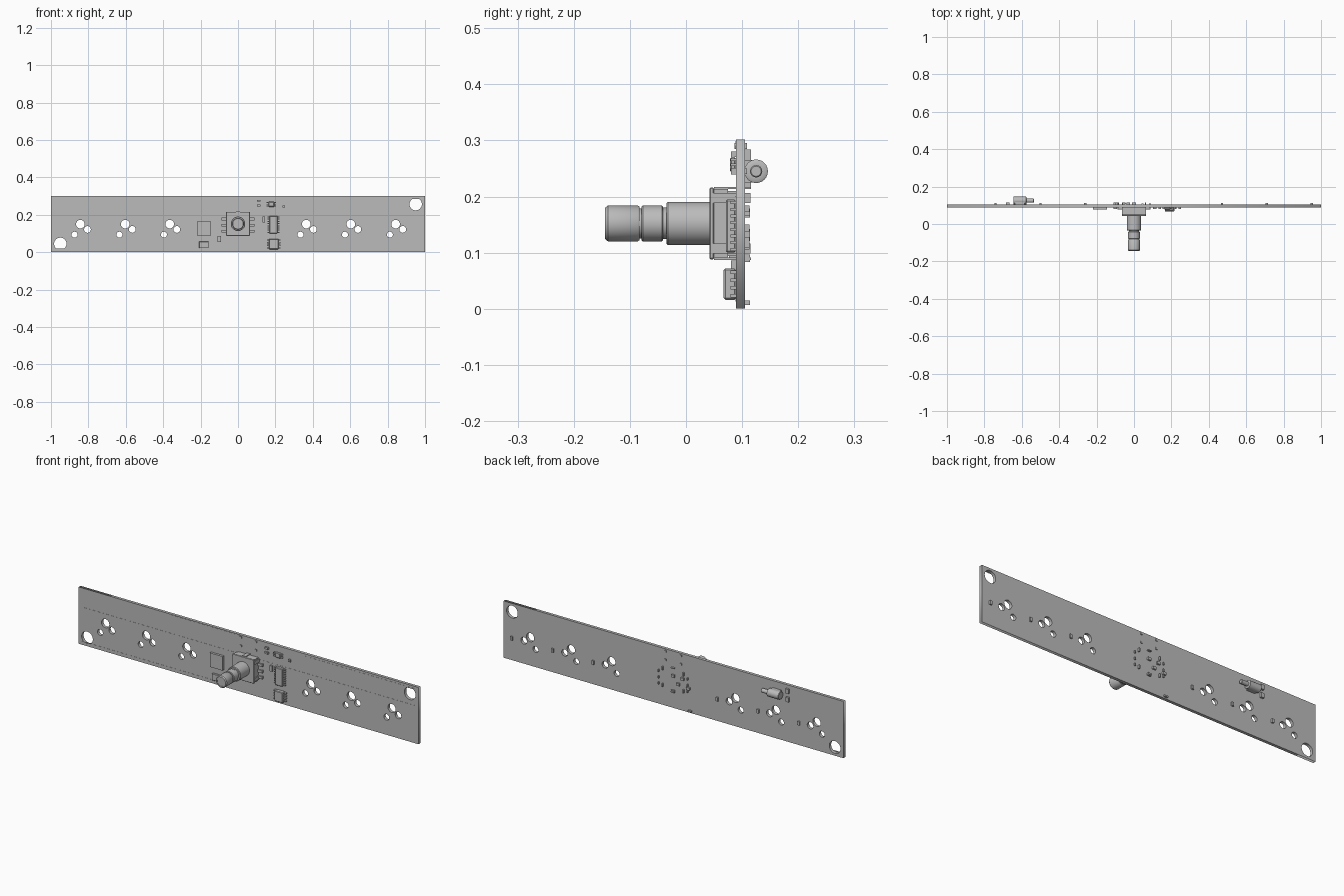
import bpy, math
from mathutils import Matrix

cube = bpy.data.objects.get("Cube")
if cube:
    bpy.data.objects.remove(cube, do_unlink=True)

grey = bpy.data.materials.new("plain_grey")
grey.use_nodes = True
grey.diffuse_color = (0.5, 0.5, 0.5, 1)
grey.node_tree.nodes["Principled BSDF"].inputs["Base Color"].default_value = (0.5, 0.5, 0.5, 1)

FRONT, BACK = 0.089, 0.105   # the two board faces
CZ = 0.152                   # encoder axis height


def finish(name, mesh):
    mesh.materials.clear()
    mesh.materials.append(grey)
    ob = bpy.data.objects.new(name, mesh)
    bpy.context.collection.objects.link(ob)
    return ob


def box(name, x, y, z, bevel=0):
    """Box from (low, high) pairs on each axis."""
    corners = [(a, b, c) for a in x for b in y for c in z]
    faces = [(0, 1, 3, 2), (4, 6, 7, 5), (0, 4, 5, 1), (2, 3, 7, 6), (0, 2, 6, 4), (1, 5, 7, 3)]
    mesh = bpy.data.meshes.new(name)
    mesh.from_pydata(corners, [], faces)
    ob = finish(name, mesh)
    if bevel:
        mod = ob.modifiers.new("bevel", "BEVEL")
        mod.width = bevel
        mod.segments = 1
    return ob


def front_box(name, x, z, depth, bevel=0):
    return box(name, x, (FRONT - depth, FRONT), z, bevel)


def back_box(name, x, z, depth):
    return box(name, x, (BACK, BACK + depth), z)


def around(c, half):
    return (c - half, c + half)


def turned(name, profile, matrix, sides=40):
    """Solid of revolution from (radius, height) points about local z."""
    verts, faces = [], []
    for r, h in profile:
        for i in range(sides):
            a = math.tau * i / sides
            verts.append((r * math.cos(a), r * math.sin(a), h))
    for k in range(len(profile) - 1):
        for i in range(sides):
            j = (i + 1) % sides
            faces.append((k * sides + i, k * sides + j, (k + 1) * sides + j, (k + 1) * sides + i))
    last = (len(profile) - 1) * sides
    faces.append(tuple(reversed(range(sides))))
    faces.append(tuple(range(last, last + sides)))
    mesh = bpy.data.meshes.new(name)
    mesh.from_pydata(verts, [], faces)
    mesh.transform(matrix)
    ob = finish(name, mesh)
    bpy.ops.object.select_all(action="DESELECT")
    ob.select_set(True)
    bpy.context.view_layer.objects.active = ob
    bpy.ops.object.shade_smooth_by_angle(angle=math.radians(35))
    return ob


# Circuit board: filled outline with round holes
outline = bpy.data.curves.new("board_outline", "CURVE")
outline.dimensions = "2D"
outline.fill_mode = "BOTH"
outline.extrude = (BACK - FRONT) / 2


def loop(points):
    sp = outline.splines.new("POLY")
    sp.points.add(len(points) - 1)
    for p, (x, z) in zip(sp.points, points):
        p.co = (x, z, 0, 1)
    sp.use_cyclic_u = True


def hole(x, z, r, n=32):
    loop([(x + r * math.cos(math.tau * i / n), z + r * math.sin(math.tau * i / n)) for i in range(n)])


loop([(-1, 0), (1, 0), (1, 0.302), (-1, 0.302)])
hole(0.95, 0.257, 0.033)
hole(-0.95, 0.045, 0.033)
for x in (-0.843, -0.603, -0.365, 0.365, 0.603, 0.843):
    hole(x, 0.15, 0.023)
    hole(x + 0.038, 0.122, 0.018)
    hole(x - 0.031, 0.094, 0.016)
temp = bpy.data.objects.new("board_outline", outline)
bpy.context.collection.objects.link(temp)
bpy.context.view_layer.update()
board_mesh = bpy.data.meshes.new_from_object(temp.evaluated_get(bpy.context.evaluated_depsgraph_get()))
bpy.data.objects.remove(temp, do_unlink=True)
board_mesh.transform(Matrix.Translation((0, (FRONT + BACK) / 2, 0)) @ Matrix.Rotation(math.pi / 2, 4, "X"))
finish("circuit_board", board_mesh)

# Raised copper tracks
front_box("upper_track", (-0.98, 0.98), around(0.2, 0.001), 0.0008)
front_box("top_right_track", (0.33, 0.99), around(0.288, 0.003), 0.0008)
front_box("top_left_track", (-0.45, -0.05), around(0.297, 0.002), 0.0008)
front_box("bottom_left_track", (-0.99, -0.13), around(0.016, 0.003), 0.0008)

# Rotary encoder: stacked housing, then threaded sleeve and shaft
box("encoder_base", around(0, 0.058), (0.073, FRONT), around(CZ, 0.058))
box("encoder_housing", around(0, 0.061), (0.048, 0.075), around(CZ, 0.061))
box("encoder_cover", around(0, 0.064), (0.042, 0.05), around(CZ, 0.064), 0.002)
for side in (-1, 1):
    for z in around(CZ, 0.045):
        box("encoder_clip", around(side * 0.062, 0.003), (0.044, 0.115), around(z, 0.009))
    for z in (0.112, 0.144, 0.178):
        box("encoder_pin", around(side * 0.074, 0.013), (0.078, 0.084), around(z, 0.007))
        box("encoder_pin_leg", around(side * 0.085, 0.003), (0.078, 0.113), around(z, 0.006))
for z in around(CZ, 0.063):
    box("encoder_tab", around(0, 0.01), (0.05, 0.116), around(z, 0.002))

axis = Matrix.Translation((0, 0, CZ)) @ Matrix.Rotation(math.pi / 2, 4, "X")
shaft = [(0.0385, -0.043), (0.0385, 0.032), (0.036, 0.035), (0.028, 0.035), (0.028, 0.041),
         (0.030, 0.041), (0.032, 0.043), (0.032, 0.077), (0.030, 0.079), (0.027, 0.079), (0.027, 0.083),
         (0.030, 0.083), (0.032, 0.086), (0.032, 0.139), (0.028, 0.144), (0.022, 0.144), (0.022, 0.142)]
turned("encoder_shaft", shaft, axis)


# Packaged chips with legs down both sides
def chip(name, x, z, depth, legs):
    front_box(name, x, z, depth, 0.003)
    step = (z[1] - z[0]) / legs
    for side, edge in ((-1, x[0]), (1, x[1])):
        for i in range(legs):
            mid = z[0] + (i + 0.5) * step
            front_box(name + "_leg", around(edge + side * 0.005, 0.005), around(mid, step * 0.22), 0.01)


chip("large_chip", (0.168, 0.211), (0.1, 0.195), 0.018, 8)
chip("lower_chip", (0.165, 0.216), (0.016, 0.072), 0.022, 4)
chip("upper_chip", (0.162, 0.194), (0.243, 0.27), 0.011, 3)

# Flat packages and small parts on the front
front_box("square_chip", (-0.22, -0.145), (0.09, 0.165), 0.012)
front_box("crystal", (-0.208, -0.157), (0.022, 0.058), 0.012, 0.002)
for x, z, w, h in ((0.137, 0.175, 0.007, 0.015), (-0.1, 0.07, 0.009, 0.016),
                   (0.11, 0.275, 0.009, 0.005), (0.11, 0.25, 0.009, 0.005),
                   (0.245, 0.245, 0.006, 0.006)):
    front_box("small_part", around(x, w), around(z, h), 0.009)

# Plated pins near the top edge, passing through the board
for x in (-0.045, 0.045):
    for z in (0.245, 0.29):
        box("through_pin", around(x, 0.005), (0.086, 0.109), around(z, 0.005))

# Small parts on the back
for x in (0.95, 0.71, 0.47, -0.26, -0.5, -0.74):
    back_box("rear_diode", around(x, 0.006), around(0.118, 0.01), 0.008)
for x, z in ((0, 0.172), (-0.055, 0.17), (-0.03, 0.135), (-0.09, 0.128), (0, 0.09)):
    back_box("rear_part", around(x, 0.009), around(z, 0.007), 0.009)
back_box("rear_bottom_part", around(-0.1, 0.01), around(0.011, 0.004), 0.009)

# Round connector lying on the back
lie = Matrix.Translation((-0.645, 0.125, 0.245)) @ Matrix.Rotation(math.pi / 2, 4, "Y")
turned("rear_connector", [(0.019, 0), (0.021, 0.002), (0.021, 0.068), (0.018, 0.07),
                          (0.011, 0.07), (0.011, 0.108), (0.009, 0.11)], lie, 24)
box("rear_connector_base", (-0.635, -0.585), (BACK, 0.122), around(0.245, 0.02))
for z in (0.228, 0.272):
    back_box("connector_resistor", around(-0.675, 0.009), around(z, 0.012), 0.011)
